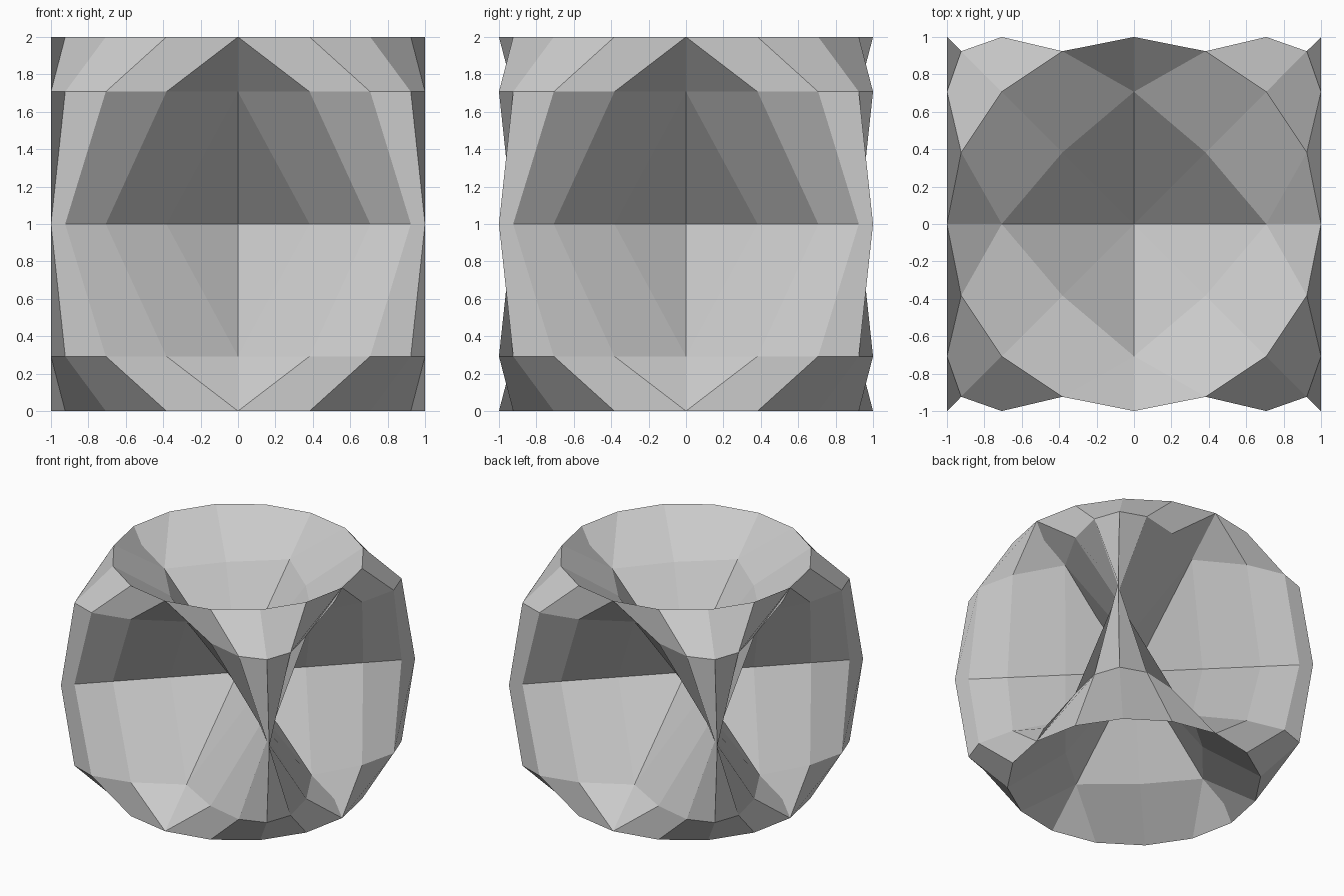
import bpy, bmesh
from math import sin, pi

if "Cube" in bpy.data.objects:
    bpy.data.objects.remove(bpy.data.objects["Cube"])

# Closed self-crossing sine surface: 16 steps around, 8 steps across
N_A, N_B = 16, 8
STEP = pi / 8

bm = bmesh.new()
grid = [[bm.verts.new((sin((i - j) * STEP),
                       sin((i + j) * STEP),
                       1 + sin(2 * j * STEP)))
         for i in range(N_A)] for j in range(N_B)]


def vert(i, j):
    # after half a turn across, the sheet rejoins itself shifted by half a turn around
    if j == N_B:
        i, j = i + N_A // 2, 0
    return grid[j][i % N_A]


for j in range(N_B):
    for i in range(N_A):
        bm.faces.new((vert(i, j), vert(i + 1, j), vert(i + 1, j + 1), vert(i, j + 1)))

mesh = bpy.data.meshes.new("sine_surface")
bm.to_mesh(mesh)
bm.free()
obj = bpy.data.objects.new("sine_surface", mesh)
bpy.context.collection.objects.link(obj)
